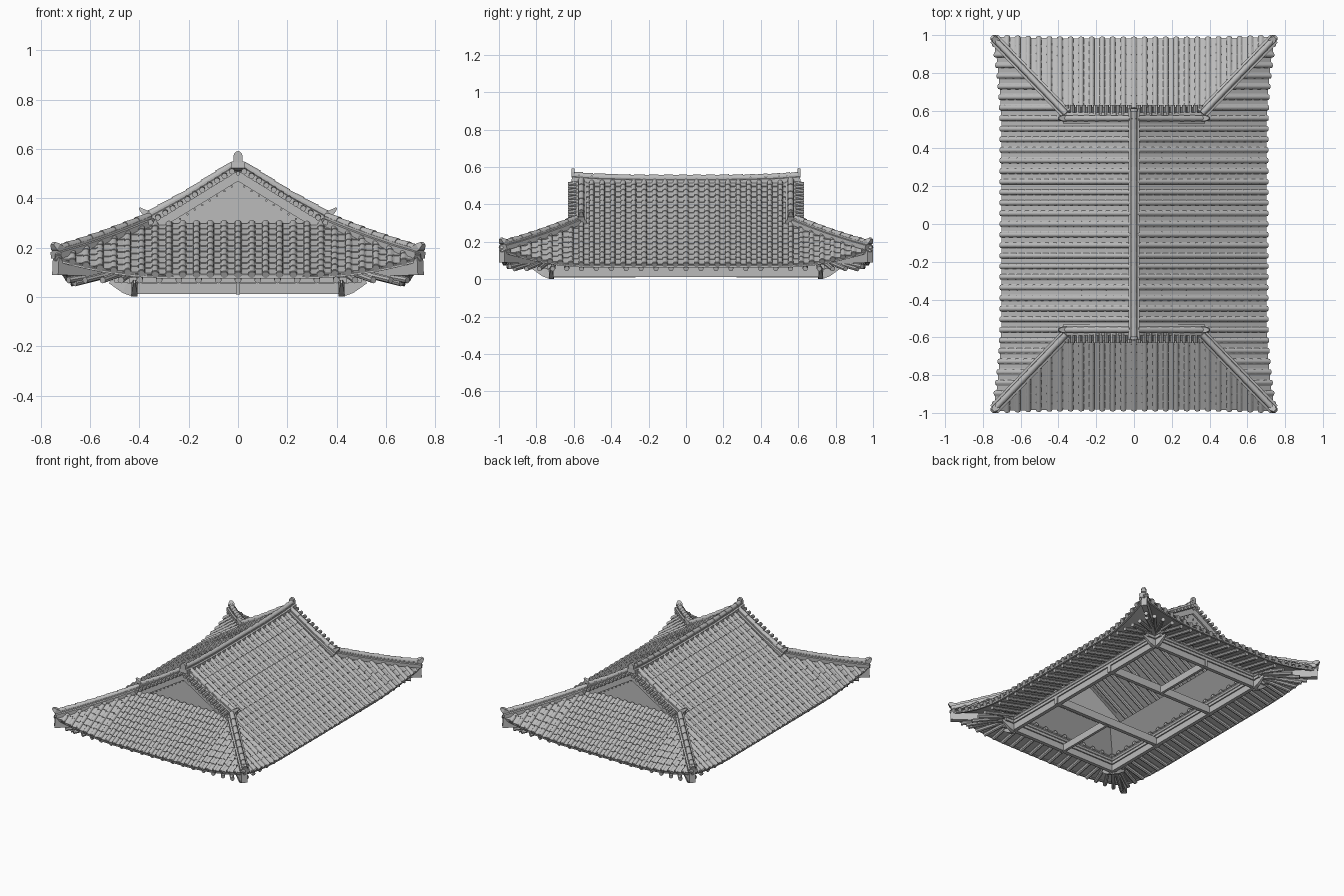
import bpy, bmesh, math
from mathutils import Vector as V

cube = bpy.data.objects.get("Cube")
if cube:
    bpy.data.objects.remove(cube)

grey = bpy.data.materials.new("clay_grey")
grey.use_nodes = True
COL = (0.5, 0.5, 0.5, 1)
grey.diffuse_color = COL
grey.node_tree.nodes["Principled BSDF"].inputs["Base Color"].default_value = COL

PITCH = 0.056            # spacing of tile rows
RAFTER_PITCH = 0.08
RIDGE_Z, KNEE_Z, CORNER_Z = 0.525, 0.30, 0.165
KNEE = {"side": 0.36, "end": 0.59}
CORNER = {"side": 0.745, "end": 0.99}
EAVE = {"side": 0.70, "end": 0.98}
EAVE_Z = {"side": 0.08, "end": 0.092}
FRAME = {"side": 0.42, "end": 0.72}
OTHER = {"side": "end", "end": "side"}


def finish(name, bm, smooth=False):
    bmesh.ops.recalc_face_normals(bm, faces=bm.faces)
    me = bpy.data.meshes.new(name)
    bm.to_mesh(me)
    bm.free()
    me.materials.append(grey)
    ob = bpy.data.objects.new(name, me)
    bpy.context.collection.objects.link(ob)
    if smooth:
        bpy.ops.object.select_all(action="DESELECT")
        ob.select_set(True)
        bpy.context.view_layer.objects.active = ob
        bpy.ops.object.shade_smooth_by_angle(angle=math.radians(40))


def sweep(bm, pts, prof, scales=None):
    """Closed profile carried along a path, capped at both ends."""
    rings = []
    for i, p in enumerate(pts):
        t = (pts[min(i + 1, len(pts) - 1)] - pts[max(i - 1, 0)]).normalized()
        side = t.cross(V((0, 0, 1))).normalized()
        up = side.cross(t)
        k = scales[i] if scales else 1
        rings.append([bm.verts.new(p + side * u * k + up * v * k) for u, v in prof])
    n = len(prof)
    for a, b in zip(rings, rings[1:]):
        for j in range(n):
            bm.faces.new((a[j], a[(j + 1) % n], b[(j + 1) % n], b[j]))
    bm.faces.new(rings[0])
    bm.faces.new(rings[-1][::-1])


def arc(r, n, turn=math.tau):
    m = n if turn > 6 else n - 1
    return [(r * math.cos(turn * i / m), r * math.sin(turn * i / m)) for i in range(n)]


def rect(w, h):
    return [(-w / 2, -h / 2), (w / 2, -h / 2), (w / 2, h / 2), (-w / 2, h / 2)]


def place(kind, s, d, a, z):
    return V((s * d, a, z)) if kind == "side" else V((a, s * d, z))


def clamp(a, m):
    return max(-m, min(m, a))


def upsweep(kind, a):
    """0 along the middle of an eave, rising to 1 at its corners."""
    full = CORNER[OTHER[kind]]
    bend = full * (0.5 if kind == "side" else 0.35)
    return min(1, max(0, (abs(a) - bend) / (full - bend))) ** 2


def eave(kind, a):
    """Distance out and height of the upswept eave line."""
    q = upsweep(kind, a)
    return (EAVE[kind] + (CORNER[kind] - EAVE[kind]) * q,
            EAVE_Z[kind] + (CORNER_Z - EAVE_Z[kind]) * q)


def head(kind, a):
    """Upper end of the lower slope: the knee or the hip."""
    k = KNEE[OTHER[kind]]
    t = max(0, (abs(a) - k) / (CORNER[OTHER[kind]] - k))
    return KNEE[kind] + (CORNER[kind] - KNEE[kind]) * t, KNEE_Z + (CORNER_Z - KNEE_Z) * t


def row_path(kind, s, a):
    pts = [place(kind, s, d, a, z) for d, z in (head(kind, a), eave(kind, a))]
    if kind == "side" and abs(a) < 0.57:
        pts.insert(0, V((s * 0.015, a, RIDGE_Z)))
    return pts


def tiles(bm, path, prof, step, k0, k1, lift):
    """Overlapping tapered tiles along a polyline."""
    for a, b in zip(path, path[1:]):
        n = max(1, round((b - a).length / step))
        for i in range(n):
            p, q = a.lerp(b, i / n), a.lerp(b, (i + 1.06) / n)
            sweep(bm, [p, q + V((0, 0, lift))], prof, [k0, k1])


SLOPES = [(k, s) for k in ("side", "end") for s in (-1, 1)]

# Tile rows and eave rafters on all four slopes
cover, pan, rafters = (bmesh.new() for _ in range(3))
half = arc(0.0145, 6, math.pi)
trough = [(-0.022, 0.004), (-0.01, -0.002), (0.01, -0.002), (0.022, 0.004), (0.022, -0.008), (-0.022, -0.008)]
for kind, s in SLOPES:
    full = CORNER[OTHER[kind]]
    n = int(full / PITCH)
    for i in range(-2 * n - 1, 2 * n + 2):
        a = i * PITCH / 2
        path = row_path(kind, s, a)
        if abs(a) > full or (path[-1] - path[-2]).length < 0.02:
            continue
        if i % 2:
            tiles(pan, path, trough, 0.05, 1, 1, 0.004)
            continue
        tiles(cover, path, half, 0.05, 0.94, 1.04, 0.002)
        # Round end tile at the eave
        e = path[-1]
        sweep(cover, [e, e + (e - path[-2]).normalized() * 0.006], arc(0.0145, 10))
    # Eave rafters, fanning out and dipping at the corners
    m = int(full / RAFTER_PITCH)
    for i in range(-m, m + 1):
        a = i * RAFTER_PITCH
        q = upsweep(kind, a)
        inner = place(kind, s, FRAME[kind] - 0.02, clamp(a, FRAME[OTHER[kind]] - 0.02), 0.122)
        tip = place(kind, s, EAVE[kind] - 0.02 - 0.02 * q, a * (1 - 0.05 * q), EAVE_Z[kind] - 0.024)
        sweep(rafters, [inner, tip], arc(0.0135, 8))
# Upper rafters under the main slopes
for s in (-1, 1):
    for i in range(-6, 7):
        y = i * RAFTER_PITCH
        sweep(rafters, [V((s * 0.01, y, 0.49)), V((s * 0.34, y, 0.285))], arc(0.0135, 8))
finish("cover_tiles", cover, True)
finish("pan_tiles", pan)
finish("rafters", rafters, True)

# Roof deck, soffit, inner panels and fascia
deck, fascia = bmesh.new(), bmesh.new()


def strip(bm, lines):
    rows = [[bm.verts.new(p) for p in line] for line in lines]
    for a, b in zip(rows, rows[1:]):
        for j in range(len(a) - 1):
            bm.faces.new((a[j], a[j + 1], b[j + 1], b[j]))


for kind, s in SLOPES:
    full, fr = CORNER[OTHER[kind]], FRAME[OTHER[kind]]
    along = [full * i / 20 for i in range(-20, 21)]
    top, low, sof, ring, inner = [], [], [], [], []
    for a in along:
        (hd, hz), (d, z) = head(kind, a), eave(kind, a)
        top.append(place(kind, s, hd, a, hz - 0.01))
        low.append(place(kind, s, d, a, z - 0.01))
        sof.append(place(kind, s, d - 0.01, a, z - 0.012))
        ring.append(place(kind, s, FRAME[kind], clamp(a, fr), 0.135))
        inner.append(place(kind, s, FRAME[kind] - 0.12, clamp(a, fr - 0.12), 0.25))
    strip(deck, [top, low])
    strip(deck, [sof, ring, inner])
    sweep(fascia, sof, rect(0.014, 0.012))
for s in (-1, 1):
    strip(deck, [[V((0, y, RIDGE_Z - 0.008)), V((s * 0.36, y, KNEE_Z - 0.01))] for y in (-0.62, 0.62)])
bmesh.ops.remove_doubles(deck, verts=deck.verts, dist=0.0005)
finish("roof_deck", deck)
finish("eave_fascia", fascia)

# Ridges: stacked base, stepped shoulder and a tiled round cap
ridges, caps, horns = bmesh.new(), bmesh.new(), bmesh.new()
course = [(-0.029, -0.025), (0.029, -0.025), (0.029, 0), (0.018, 0.003),
          (0.018, 0.012), (-0.018, 0.012), (-0.018, 0.003), (-0.029, 0)]
cap = arc(0.016, 7, math.pi)


def ridge(path):
    sweep(ridges, path, course)
    tiles(caps, [p + V((0, 0, 0.011)) for p in path], cap, 0.07, 0.92, 1.06, 0.002)


ridge([V((0, y, 0.531 + 0.016 * (abs(y) / 0.61) ** 4)) for y in (-0.61, -0.5, -0.3, 0, 0.3, 0.5, 0.61)])
gable, fringe = bmesh.new(), bmesh.new()
for sy in (-1, 1):
    # Rounded finial at each end of the main ridge
    outline = [(-0.018, 0), (0.018, 0)] + [(u, v + 0.028) for u, v in arc(0.018, 7, math.pi)]
    sweep(horns, [V((0, sy * 0.595, 0.545)), V((0, sy * 0.612, 0.545))], outline)
    # Recessed gable wall
    sweep(gable, [V((0, sy * 0.55, 0)), V((0, sy * 0.57, 0))], [(-0.35, 0.285), (0.35, 0.285), (0, 0.51)])
    for sx in (-1, 1):
        def slope(x, y, up=0):
            return V((sx * x, sy * y, RIDGE_Z - 0.625 * x + up))
        # Verge ridge with upturned end
        ridge([slope(0.02, 0.56, 0.012), slope(0.2, 0.56, 0.01), slope(0.375, 0.56, 0.024)])
        sweep(horns, [slope(0.36, 0.56, 0.032), slope(0.385, 0.56, 0.062), slope(0.4, 0.56, 0.085)],
              rect(0.034, 0.026), [1, 0.8, 0.3])
        # Bargeboard, verge tiles and round studs
        sweep(gable, [slope(0, 0.6, -0.035), slope(0.36, 0.6, -0.03)], rect(0.012, 0.036))
        for i in range(12):
            x = 0.025 + i * 0.03
            sweep(fringe, [slope(x, 0.57, 0.004), slope(x, 0.63, -0.001)], arc(0.012, 8))
            if i < 10:
                sweep(fringe, [slope(x, 0.565, -0.062), slope(x, 0.578, -0.062)], arc(0.005, 6))
        # Hip ridge with upturned corner
        hip = [V((sx * (0.36 + 0.38 * t), sy * (0.585 + 0.395 * t), 0.316 - 0.135 * t - 0.03 * t * (1 - t)))
               for t in (0, 0.25, 0.5, 0.75, 1)]
        ridge(hip)
        tip = hip[-1]
        sweep(horns, [tip + V((-sx * 0.015, -sy * 0.015, 0.012)), tip + V((0, 0, 0.022)),
                      tip + V((sx * 0.01, sy * 0.01, 0.036))], rect(0.036, 0.03), [1, 1, 0.5])
        # Deepening corner beam below the hip
        sweep(gable, [V((sx * 0.41, sy * 0.71, 0.10)), V((sx * 0.74, sy * 0.985, 0.125))],
              rect(0.024, 0.045), [1, 1.6])
finish("ridge_bases", ridges)
finish("ridge_caps", caps, True)
finish("ridge_ornaments", horns)
finish("gables_and_corner_beams", gable)
finish("verge_tiles", fringe)

# Timber frame: perimeter beams, purlins, cross beams and projecting noses
frame = bmesh.new()


def beam(a, b, w, h):
    sweep(frame, [V(a), V(b)], rect(w, h))


for s in (-1, 1):
    beam((-0.43, s * 0.72, 0.034), (0.43, s * 0.72, 0.034), 0.026, 0.045)
    beam((s * 0.42, -0.73, 0.034), (s * 0.42, 0.73, 0.034), 0.026, 0.045)
    beam((-0.5, s * 0.72, 0.068), (0.5, s * 0.72, 0.068), 0.04, 0.02)
    beam((s * 0.42, -0.79, 0.068), (s * 0.42, 0.79, 0.068), 0.04, 0.02)
    sweep(frame, [V((-0.54, s * 0.72, 0.098)), V((0.54, s * 0.72, 0.098))], arc(0.02, 10))
    sweep(frame, [V((s * 0.42, -0.82, 0.098)), V((s * 0.42, 0.82, 0.098))], arc(0.02, 10))
    # Cross beams and short end beams
    beam((-0.44, s * 0.27, 0.04), (0.44, s * 0.27, 0.04), 0.026, 0.055)
    beam((0, s * 0.27, 0.034), (0, s * 0.74, 0.034), 0.018, 0.05)
    for t in (-1, 1):
        # Tapered noses crossing at the corners
        for out in (V((s, 0, 0)), V((0, t, 0))):
            base = V((s * 0.42, t * 0.72, 0.025))
            sweep(frame, [base, base + out * 0.04 + V((0, 0, 0.012)), base + out * 0.1 + V((0, 0, 0.037))],
                  rect(0.026, 0.05), [1, 0.9, 0.3])
# Ridge beam inside the roof
beam((0, -0.56, 0.475), (0, 0.56, 0.475), 0.04, 0.04)
finish("timber_frame", frame)
